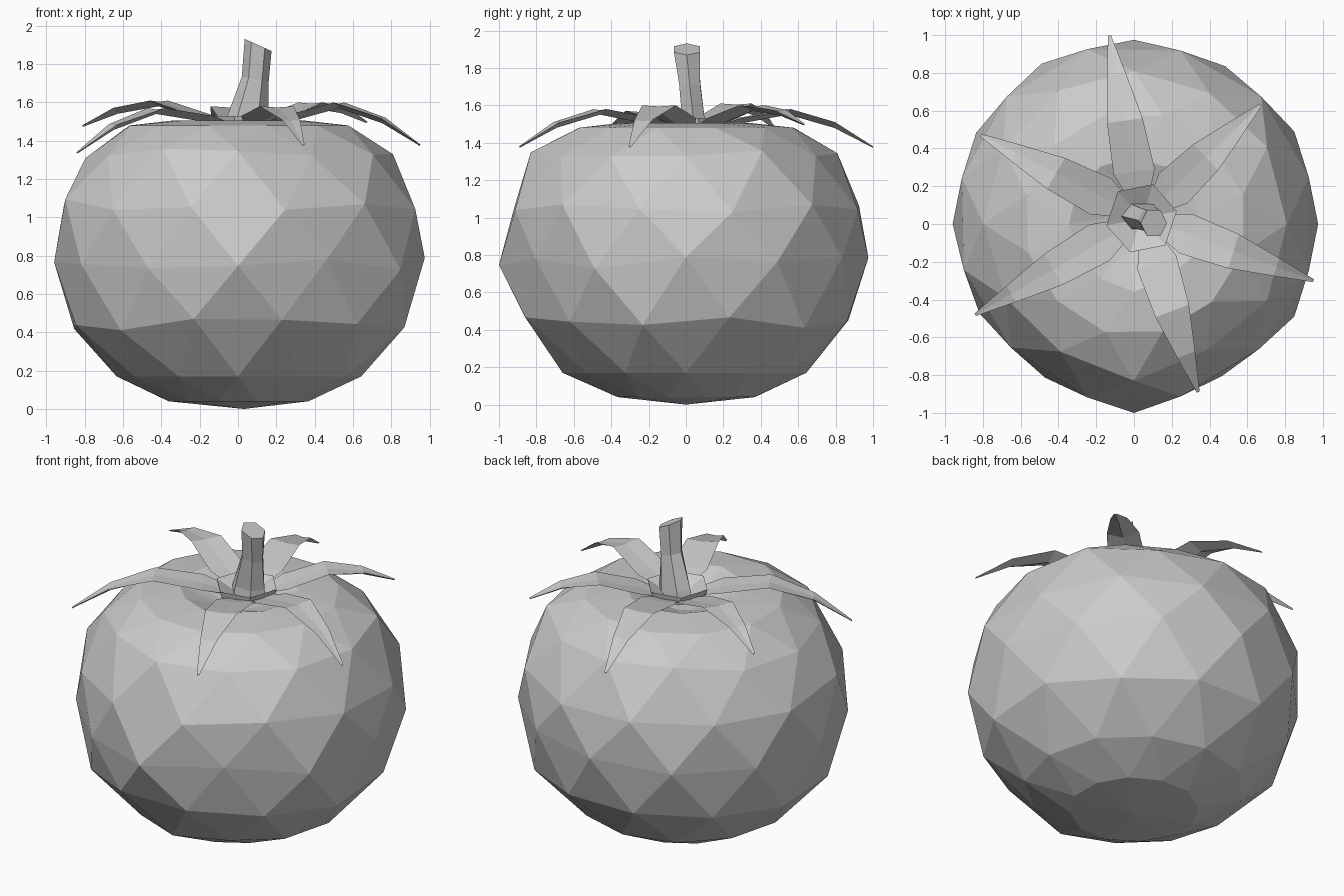
import bpy, bmesh, math, random
from mathutils import Vector

if "Cube" in bpy.data.objects:
    bpy.data.objects.remove(bpy.data.objects["Cube"])

random.seed(4)


def finish(bm, name):
    bmesh.ops.recalc_face_normals(bm, faces=bm.faces)
    me = bpy.data.meshes.new(name)
    bm.to_mesh(me)
    bm.free()
    ob = bpy.data.objects.new(name, me)
    bpy.context.collection.objects.link(ob)
    return ob


def bridge(bm, a, b):
    n = len(a)
    for i in range(n):
        j = (i + 1) % n
        bm.faces.new((a[i], a[j], b[j], b[i]))


# Fruit: staggered faceted rings following a lumpy outline seen from above
outline = [.975, .98, .965, .975, .98, .965, .96, .945, .94, 1.0, .93, .98]
profile = [(.04, .39), (.17, .66), (.44, .92), (.76, 1.0), (1.06, .98),
           (1.34, .83), (1.48, .61), (1.505, .36), (1.42, .13)]
bm = bmesh.new()
N = len(outline)
rings = []
for k, (z, s) in enumerate(profile):
    off = .5 * ((k + 1) % 2) if k % 2 == 0 else 0
    wobble = .035 if 1 < k < 6 else 0
    ring = []
    for i in range(N):
        r = s * (outline[i] * (1 - off) + outline[(i + 1) % N] * off)
        a = math.tau * (i + off) / N
        ring.append(bm.verts.new((r * math.cos(a), r * math.sin(a),
                                  z + random.uniform(-wobble, wobble))))
    rings.append((ring, off))
for (a, oa), (b, ob_) in zip(rings, rings[1:]):
    for i in range(N):
        j = (i + 1) % N
        if oa > ob_:
            bm.faces.new((a[i], b[j], b[i]))
            bm.faces.new((a[i], a[j], b[j]))
        else:
            bm.faces.new((a[i], a[j], b[i]))
            bm.faces.new((a[j], b[j], b[i]))
bottom = bm.verts.new((.03, 0, 0))
first, last = rings[0][0], rings[-1][0]
for i in range(N):
    bm.faces.new((bottom, first[(i + 1) % N], first[i]))
bm.faces.new(last)
finish(bm, "fruit")


# Leaves: thin keeled blades arching out from the stem and drooping at the tip
def leaf(name, tip, peak):
    tip = Vector(tip)
    out = Vector((tip.x, tip.y, 0))
    start = Vector((.04, .03, 0)) + out.normalized() * .1
    side = Vector((-out.y, out.x, 0)).normalized()
    sections = [(0, .05, 1.485), (.17, .11, 1.53), (.48, .095, peak),
                (.76, .05, peak * .55 + tip.z * .45 + .02), (1, .008, tip.z)]
    bm = bmesh.new()
    loops = []
    for t, w, z in sections:
        c = start.lerp(out, t)
        c.z = z
        up = Vector((0, 0, min(.02, w * .6)))
        loops.append([bm.verts.new(p) for p in
                      (c - side * w, c - up * 1.5, c + side * w, c - up * .3)])
    for a, b in zip(loops, loops[1:]):
        bridge(bm, a, b)
    bm.faces.new(loops[0])
    bm.faces.new(loops[-1])
    finish(bm, name)


tips = [((-.13, 1.0, 1.38), 1.58), ((.67, .63, 1.5), 1.6),
        ((.95, -.3, 1.38), 1.6), ((.34, -.89, 1.38), 1.58),
        ((-.84, -.48, 1.34), 1.57), ((-.81, .47, 1.48), 1.61)]
for n, (tip, peak) in enumerate(tips):
    leaf("leaf_%d" % (n + 1), tip, peak)

# Calyx: shallow cup joining the leaves
bm = bmesh.new()
cup = []
for r, z in ((.05, 1.46), (.19, 1.53), (.18, 1.49), (.05, 1.43)):
    cup.append([bm.verts.new((.04 + r * math.cos(math.tau * i / 6 + .2),
                              .03 + r * math.sin(math.tau * i / 6 + .2), z))
                for i in range(6)])
for a, b in zip(cup, cup[1:]):
    bridge(bm, a, b)
bm.faces.new(cup[0])
bm.faces.new(cup[-1])
finish(bm, "calyx")

# Stem: leaning six-sided stalk with a slanted cut
bm = bmesh.new()
loops = []
for x, y, z, rx, ry, tilt in ((.04, .04, 1.44, .12, .08, 0),
                              (.05, .04, 1.52, .11, .07, 0),
                              (.09, .02, 1.72, .07, .065, -.2),
                              (.105, .005, 1.9, .07, .08, -.45)):
    loop = []
    for i in range(6):
        a = math.tau * i / 6
        dx = rx * math.cos(a)
        loop.append(bm.verts.new((x + dx, y + ry * math.sin(a), z + dx * tilt)))
    loops.append(loop)
for a, b in zip(loops, loops[1:]):
    bridge(bm, a, b)
bm.faces.new(loops[0])
bm.faces.new(loops[-1])
finish(bm, "stem")
